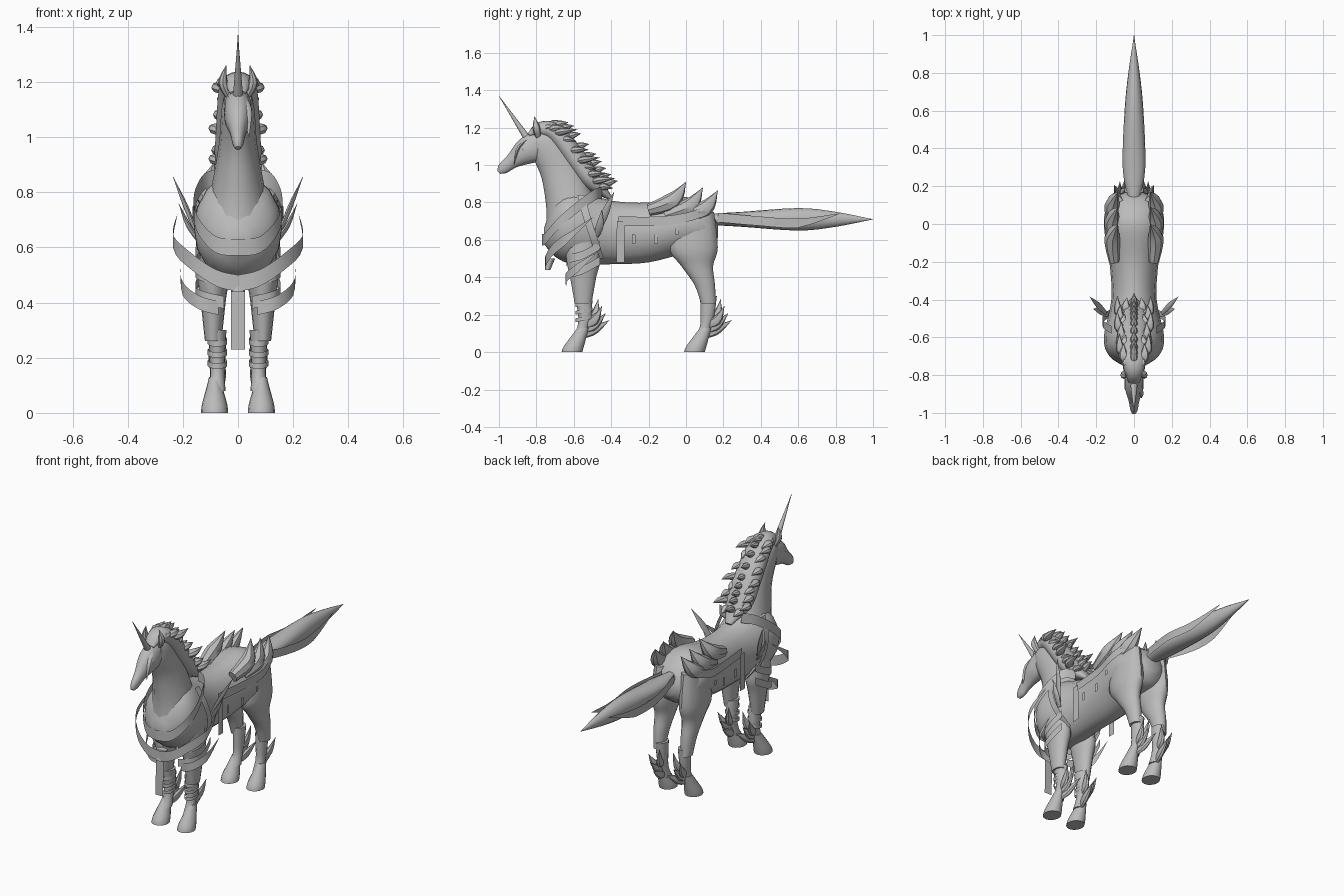
import bpy, bmesh, math
from mathutils import Vector

cube = bpy.data.objects.get("Cube")
if cube:
    bpy.data.objects.remove(cube)

grey = bpy.data.materials.new("plain_grey")
grey.use_nodes = True
grey.diffuse_color = (.5, .5, .5, 1)
grey.node_tree.nodes["Principled BSDF"].inputs["Base Color"].default_value = grey.diffuse_color

ACROSS, ALONG, UP = Vector((1, 0, 0)), Vector((0, 1, 0)), Vector((0, 0, 1))


def smooth_path(points, steps=4):
    """Catmull-Rom curve through points of any dimension."""
    points = [Vector(p) for p in points]
    last = len(points) - 1
    curve = []
    for i in range(last):
        start, end = points[i], points[i + 1]
        pull_in = (end - points[max(i - 1, 0)]) / 2
        pull_out = (points[min(i + 2, last)] - start) / 2
        for k in range(steps):
            t = k / steps
            ease = t * t * (3 - 2 * t)
            curve.append(start.lerp(end, ease) + pull_in * t * (1 - t) ** 2 - pull_out * t * t * (1 - t))
    return curve + [points[last]]


def finish(bm, name):
    bmesh.ops.recalc_face_normals(bm, faces=bm.faces)
    mesh = bpy.data.meshes.new(name)
    bm.to_mesh(mesh)
    bm.free()
    mesh.materials.append(grey)
    part = bpy.data.objects.new(name, mesh)
    bpy.context.collection.objects.link(part)
    bpy.ops.object.select_all(action="DESELECT")
    part.select_set(True)
    bpy.context.view_layer.objects.active = part
    bpy.ops.object.shade_smooth_by_angle(angle=math.radians(40))
    return part


def mirror(part):
    """Make the right-hand twin of a left-hand part."""
    twin = part.copy()
    twin.data = part.data.copy()
    for vert in twin.data.vertices:
        vert.co.x = -vert.co.x
    twin.data.flip_normals()
    twin.name = part.name.replace("left", "right")
    bpy.context.collection.objects.link(twin)


def tube(name, rows, axis=None, sides=16):
    """Skin oval rings; each row is a centre, a half width and a half depth."""
    path = smooth_path(rows)
    bm = bmesh.new()
    rings = []
    for i, row in enumerate(path):
        before, after = path[max(i - 1, 0)], path[min(i + 1, len(path) - 1)]
        heading = axis or (after - before).resized(3).normalized() if axis else Vector((after - before)[:3]).normalized()
        wide = (ACROSS - heading * heading.x).normalized()
        deep = heading.cross(wide)
        centre, width, depth = Vector(row[:3]), max(row[3], .001), max(row[4], .001)
        turns = [math.tau * k / sides for k in range(sides)]
        rings.append([bm.verts.new(centre + wide * width * math.cos(a) + deep * depth * math.sin(a))
                      for a in turns])
    for low, high in zip(rings, rings[1:]):
        for k in range(sides):
            bm.faces.new((low[k - 1], low[k], high[k], high[k - 1]))
    bm.faces.new(rings[0])
    bm.faces.new(rings[-1])
    return finish(bm, name)


def loft(name, rows, axis=None, x=0):
    """Tube in an upright plane; each row is y, z, half width, half depth."""
    return tube(name, [(x, *row) for row in rows], axis)


def tuft(name, base, middle, tip, width, depth):
    """Curved lock that narrows to a point."""
    rows = [(*base, width * .7, depth * .7), (*middle, width, depth), (*tip, 0, 0)]
    return tube(name, rows, sides=8)


def ribbon(name, points, width, spread=UP, pointed=False):
    """Thin strip widened along one direction, optionally ending in a point."""
    bm = bmesh.new()
    path = smooth_path(points)
    pairs = []
    for i, centre in enumerate(path):
        left_over = 1 - i / (len(path) - 1)
        half = spread * width / 2 * (max(.02, min(1, left_over * 3)) if pointed else 1)
        pairs.append((bm.verts.new(centre - half), bm.verts.new(centre + half)))
    for (a, b), (c, d) in zip(pairs, pairs[1:]):
        bm.faces.new((a, b, d, c))
    bmesh.ops.solidify(bm, geom=bm.faces[:], thickness=.006)
    return finish(bm, name)


# Trunk, neck, head and tail
loft("trunk", [(-.76, .62, .04, .04), (-.7, .66, .13, .15), (-.6, .67, .16, .2), (-.4, .64, .12, .17),
               (-.2, .64, .13, .16), (0, .68, .16, .15), (.12, .66, .13, .11), (.17, .65, .04, .04)], ALONG)
loft("neck", [(-.6, .66, .13, .15), (-.62, .8, .1, .13), (-.67, .97, .07, .11), (-.75, 1.1, .06, .09),
              (-.8, 1.13, .05, .06)])
loft("head", [(-.74, 1.13, .05, .06), (-.8, 1.1, .05, .08), (-.86, 1.07, .05, .07), (-.93, 1.02, .03, .04),
              (-.98, .98, .02, .03), (-1, .96, .01, .01)])
loft("horn", [(-.84, 1.13, .02, .02), (-1, 1.37, 0, 0)])
tuft("forelock", (0, -.8, 1.17), (.03, -.89, 1.1), (.04, -.92, 1), .02, .01)
loft("tail", [(.13, .71, .03, .03), (.3, .71, .06, .04), (.6, .71, .05, .06), (.8, .71, .03, .04),
              (1, .71, 0, 0)], ALONG)

# Mane: a crest with swept-back locks placed along it
crest = [(-.84, 1.16, .03, .01), (-.78, 1.19, .05, .04), (-.7, 1.17, .07, .05), (-.58, 1.02, .08, .06),
         (-.5, .91, .08, .05), (-.4, .82, .02, .01)]
loft("mane", crest)
for i, (y, z, width, depth) in enumerate(smooth_path(crest, 3)[4:-2]):
    root, swing = Vector((0, y, z)), i % 3 / 2
    tuft("crest_lock", root, root + Vector((0, .05, .03)), root + Vector((0, .1, .04)), .02, .02)
    out = ACROSS * width
    sweep = ALONG * (.05 + .03 * swing)
    mirror(tuft("left_mane_lock", root + out / 2, root + out * (.7 + swing / 3) + sweep / 2 + UP * .01,
                root + out * (.6 + swing / 2) + sweep * 1.5 + UP * .02 * swing, .025, .02))

# Legs: the hoof and shin are shared, the upper leg differs
front_thigh = [(-.55, .26, .03, .045), (-.55, .4, .045, .07), (-.55, .5, .055, .09), (-.57, .7, .04, .08)]
rear_thigh = [(.12, .26, .03, .04), (.1, .36, .04, .055), (.06, .46, .05, .085), (.04, .56, .065, .13),
              (.05, .75, .05, .1)]
for place, toe, thigh in (("front", -.61, front_thigh), ("rear", .045, rear_thigh)):
    shin = toe + .06
    mirror(loft(f"left_{place}_hoof", [(toe, 0, .049, .055), (toe + .01, .03, .046, .054),
                                       (shin - .02, .09, .03, .04), (shin, .13, .02, .03)], UP, .085))
    mirror(loft(f"left_{place}_shin", [(shin - .02, .08, .03, .035), (shin, .14, .026, .03),
                                       (shin + .01, .2, .028, .037), (thigh[0][0], .3, .033, .045)], UP, .075))
    mirror(loft(f"left_{place}_thigh", thigh, UP, .09))
    # Feathering behind the fetlock
    for i in range(4):
        rise = UP * .025 * i
        root = Vector((.075, shin, .09)) + rise
        fan = ACROSS * .015 * (i % 3 - 1)
        mirror(tuft(f"left_{place}_fetlock_lock", root, root + fan + ALONG * .06 + UP * .03,
                    root + fan * 2 + ALONG * (.14 - .02 * i) + rise / 2 + UP * .08, .015, .025))

# Leg wraps, tilted so that they dip in front
for i in range(3):
    turns = [math.tau * k / 8 for k in range(9)]
    hoop = [(.075 + .035 * math.cos(a), -.545 + .046 * math.sin(a), .18 + .04 * i + .01 * math.sin(a))
            for a in turns]
    mirror(ribbon("left_leg_wrap", hoop, .02))
for z in (.4, .48):
    mirror(ribbon("left_leg_sash", [(.05, -.64, z), (.13, -.62, z + .02), (.155, -.55, z + .04),
                                    (.14, -.46, z + .09)], .045))

# Ears and eyes
mirror(tuft("left_ear", (.035, -.79, 1.15), (.055, -.8, 1.2), (.043, -.81, 1.26), .017, .02))
mirror(tuft("left_eye", (.042, -.86, 1.085), (.044, -.87, 1.08), (.04, -.89, 1.07), .006, .007))

# Feathers folded over the rump, and the blanket edge below them
for y, z in ((0, .91), (.09, .88), (.17, .865)):
    tip = Vector((.085, y, z))
    mirror(tuft("left_rump_feather", tip + Vector((.02, -.2, -.15)), tip + Vector((.03, -.07, -.1)),
                tip, .04, .045))
mirror(ribbon("left_blanket_edge", [(.12, -.36, .7), (.14, -.15, .7), (.165, 0, .72), (.14, .12, .76)], .05))

# Collar, girth strap and the ribbons that flare from the chest
mirror(ribbon("left_collar", [(0, -.77, .6), (.08, -.75, .61), (.145, -.69, .68), (.16, -.6, .76),
                              (.12, -.49, .84), (.05, -.45, .85)], .06))
mirror(ribbon("left_girth_strap", [(.12, -.56, .84), (.163, -.53, .72), (.155, -.49, .6), (.09, -.46, .5)],
              .04, ALONG))
mirror(ribbon("left_upper_ribbon", [(0, -.75, .47), (.08, -.75, .49), (.17, -.71, .55), (.235, -.62, .62),
                                    (.22, -.5, .72)], .06, pointed=True))
mirror(ribbon("left_lower_ribbon", [(.07, -.64, .38), (.14, -.64, .4), (.2, -.58, .45), (.21, -.48, .53)],
              .05, pointed=True))

# Shoulder plumes
mirror(tuft("left_long_plume", (.15, -.47, .65), (.19, -.43, .75), (.235, -.385, .855), .009, .02))
mirror(tuft("left_short_plume", (.14, -.48, .62), (.18, -.46, .68), (.215, -.45, .76), .009, .02))

# Tags hanging from the flanks and chest
for x, y, top, drop, width in ((.13, -.35, .66, .18, .045), (.13, -.28, .63, .05, .02),
                               (.14, -.16, .63, .05, .02), (.16, -.05, .66, .03, .02)):
    mirror(ribbon("left_flank_tag", [(x, y, top), (x, y, top - drop)], width, ALONG))
mirror(ribbon("left_flank_medallion", [(.13, -.35, .66), (.13, -.35, .7)], .04, ALONG))
ribbon("chest_tag", [(0, -.74, .46), (0, -.745, .23)], .05, ACROSS)
tube("chest_clasp", [(0, -.74, .44, .025, .015), (0, -.72, .5, .035, .02)], UP)

# Long strands beside the tail
mirror(ribbon("left_tail_strand", [(.04, .17, .72), (.09, .4, .7), (.08, .6, .69), (.055, .82, .74)],
              .05, pointed=True))
